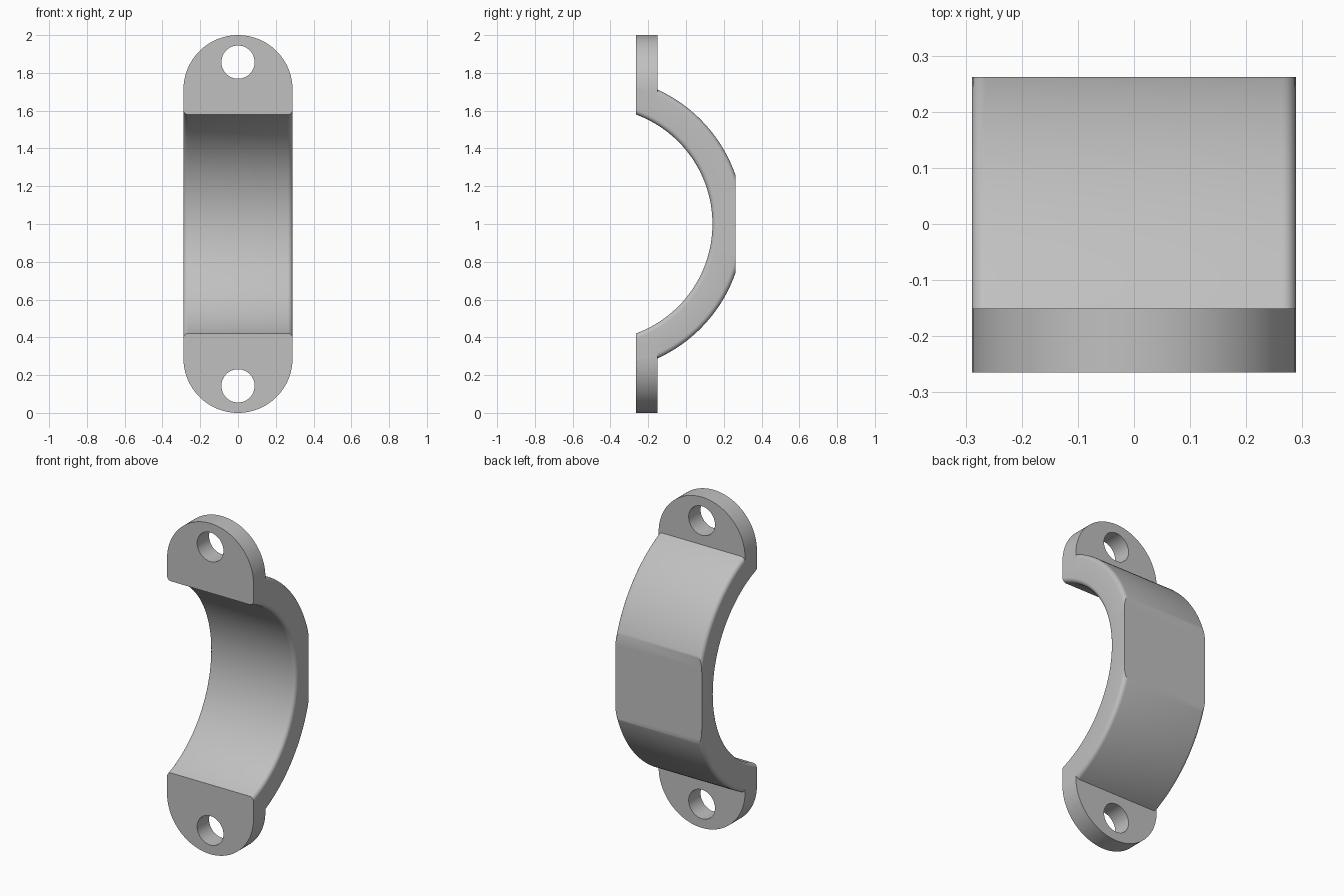
import bpy, bmesh, math
from mathutils import Matrix

if "Cube" in bpy.data.objects:
    bpy.data.objects.remove(bpy.data.objects["Cube"])

HALF_W = 0.289                  # half width in x
FRONT, TAB_BACK, FLAT = -0.265, -0.151, 0.262
R_IN, R_OUT, CY = 0.617, 0.783, -0.477   # arc radii and centre in y
FILLET = 0.025

grey = bpy.data.materials.new("grey")
grey.diffuse_color = (0.53, 0.53, 0.53, 1)
grey.use_nodes = True
grey.node_tree.nodes["Principled BSDF"].inputs["Base Color"].default_value = grey.diffuse_color


def finish(bm, name):
    bmesh.ops.recalc_face_normals(bm, faces=bm.faces)
    me = bpy.data.meshes.new(name)
    bm.to_mesh(me)
    bm.free()
    me.materials.append(grey)
    ob = bpy.data.objects.new(name, me)
    bpy.context.collection.objects.link(ob)
    return ob


def boolean(ob, other, op):
    mod = ob.modifiers.new(op.lower(), 'BOOLEAN')
    mod.operation, mod.object, mod.solver = op, other, 'EXACT'
    bpy.context.view_layer.objects.active = ob
    bpy.ops.object.modifier_apply(modifier=mod.name)
    bpy.data.objects.remove(other)


def rounded_section():
    """Rounded rectangle as (x, radius) points."""
    pts = []
    corners = [(1, R_OUT - FILLET, 0), (-1, R_OUT - FILLET, 90),
               (-1, R_IN + FILLET, 180), (1, R_IN + FILLET, 270)]
    for side, r, start in corners:
        for i in range(7):
            a = math.radians(start + 15 * i)
            pts.append((side * (HALF_W - FILLET) + FILLET * math.cos(a),
                        r + FILLET * math.sin(a)))
    return pts


# Curved band: section swept round the x axis, trimmed at the front and back
bm = bmesh.new()
section, steps = rounded_section(), 80
rings = []
for i in range(steps + 1):
    a = math.radians(-80 + 160 * i / steps)
    rings.append([bm.verts.new((x, CY + r * math.cos(a), 1 + r * math.sin(a)))
                  for x, r in section])
n = len(section)
for lo, hi in zip(rings, rings[1:]):
    for j in range(n):
        k = (j + 1) % n
        bm.faces.new((lo[j], lo[k], hi[k], hi[j]))
bm.faces.new(rings[0])
bm.faces.new(rings[-1])
for y, direction in ((FRONT, -1), (FLAT, 1)):
    bmesh.ops.bisect_plane(bm, geom=bm.verts[:] + bm.edges[:] + bm.faces[:],
                           plane_co=(0, y, 0), plane_no=(0, direction, 0),
                           clear_outer=True)
    bmesh.ops.holes_fill(bm, edges=[e for e in bm.edges if e.is_boundary], sides=0)
clamp = finish(bm, "clamp_bracket")

# Mounting tabs with rounded ends and bolt holes
for s in (1, -1):
    bm = bmesh.new()
    outline = [(HALF_W, 0.64), (-HALF_W, 0.64)]
    outline += [(-HALF_W * math.cos(math.pi * i / 48),
                 1 - HALF_W + HALF_W * math.sin(math.pi * i / 48)) for i in range(49)]
    face = bm.faces.new([bm.verts.new((x, FRONT, 1 + s * z)) for x, z in outline])
    ext = bmesh.ops.extrude_face_region(bm, geom=[face])
    bmesh.ops.translate(bm, vec=(0, TAB_BACK - FRONT, 0),
                        verts=[v for v in ext['geom'] if isinstance(v, bmesh.types.BMVert)])
    tab = finish(bm, "tab")

    bm = bmesh.new()
    bmesh.ops.create_cone(bm, cap_ends=True, segments=48, radius1=0.088, radius2=0.088,
                          depth=0.5, matrix=Matrix.Translation((0, -0.2, 1 + s * 0.857))
                          @ Matrix.Rotation(math.pi / 2, 4, 'X'))
    hole = finish(bm, "hole_cutter")
    hole.hide_render = True
    boolean(tab, hole, 'DIFFERENCE')
    boolean(clamp, tab, 'UNION')

# Smooth curved surfaces, sharp machined edges
bpy.ops.object.select_all(action='DESELECT')
clamp.select_set(True)
bpy.context.view_layer.objects.active = clamp
bpy.ops.object.shade_smooth_by_angle(angle=math.radians(20))
